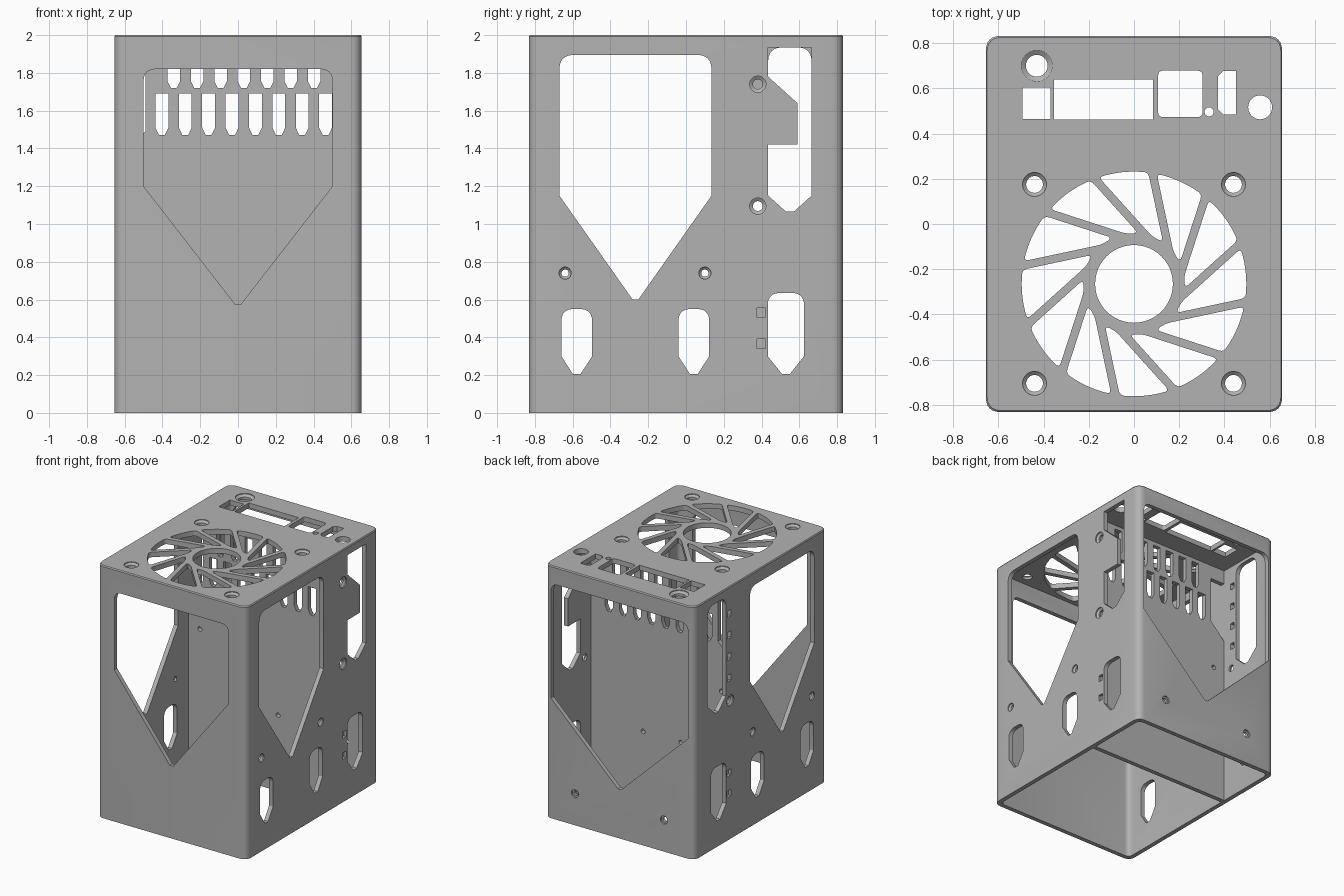
import bpy, bmesh
from math import cos, sin, acos, radians, pi
from mathutils import Vector

if "Cube" in bpy.data.objects:
    bpy.data.objects.remove(bpy.data.objects["Cube"], do_unlink=True)

W, D, H, T = 0.655, 0.832, 2.0, 0.035   # half width, half depth, height, wall

grey = bpy.data.materials.new("matte grey")
grey.use_nodes = True
grey.diffuse_color = (0.45, 0.45, 0.45, 1)
grey.node_tree.nodes["Principled BSDF"].inputs["Base Color"].default_value = grey.diffuse_color


# ---------- 2D outlines ----------
def fillet(pts, r, count=None, steps=6):
    """Round the first `count` corners (all by default)."""
    out, n = [], len(pts)
    for i, p in enumerate(pts):
        p = Vector(p)
        if count is not None and i >= count:
            out.append(p)
            continue
        a, b = Vector(pts[i - 1]) - p, Vector(pts[(i + 1) % n]) - p
        a = p + a.normalized() * min(r, a.length * 0.45)
        b = p + b.normalized() * min(r, b.length * 0.45)
        for k in range(steps + 1):
            t = k / steps
            out.append(a * (1 - t) ** 2 + p * 2 * t * (1 - t) * 0.9 + (a + b) * 0.1 * t * (1 - t) + b * t * t)
    return out


def rect(u0, u1, v0, v1):
    return [(u0, v0), (u1, v0), (u1, v1), (u0, v1)]


def house(u0, u1, top, shoulder, tip, r, flat=0.015):
    """Rectangle with rounded top corners and a pointed lower end."""
    m = (u0 + u1) / 2
    pts = [(u0, top), (u1, top), (u1, shoulder), (m + flat, tip), (m - flat, tip), (u0, shoulder)]
    return fillet(pts, r, 2) if r else pts


def circle(u, v, r, n=32):
    return [(u + r * cos(2 * pi * i / n), v + r * sin(2 * pi * i / n)) for i in range(n)]


# ---------- solids ----------
def prism(bm, pts, axis, levels):
    """Stack scaled copies of an outline along an axis; levels = (depth, scale)."""
    c = sum((Vector(p) for p in pts), Vector((0, 0))) / len(pts)
    rings = []
    for d, s in levels:
        ring = []
        for p in pts:
            u, v = c + (Vector(p) - c) * s
            ring.append(bm.verts.new({"x": (d, u, v), "y": (u, d, v), "z": (u, v, d)}[axis]))
        rings.append(ring)
    n = len(pts)
    faces = [bm.faces.new(rings[0]), bm.faces.new(rings[-1])]
    for a, b in zip(rings, rings[1:]):
        faces += [bm.faces.new((a[i], a[(i + 1) % n], b[(i + 1) % n], b[i])) for i in range(n)]
    bmesh.ops.recalc_face_normals(bm, faces=faces)


def slab(bm, pts, axis, a, b):
    prism(bm, pts, axis, [(a, 1), (b, 1)])


def make(name, bm):
    me = bpy.data.meshes.new(name)
    bm.to_mesh(me)
    bm.free()
    me.materials.append(grey)
    ob = bpy.data.objects.new(name, me)
    bpy.context.collection.objects.link(ob)
    return ob


def carve(ob, bm):
    cutter = make("cutter", bm)
    cutter.hide_render = True
    mod = ob.modifiers.new("cut", "BOOLEAN")
    mod.operation, mod.solver, mod.object = "DIFFERENCE", "EXACT", cutter
    bpy.context.view_layer.objects.active = ob
    bpy.ops.object.modifier_apply(modifier=mod.name)
    bpy.data.objects.remove(cutter, do_unlink=True)


# ---------- case shell, open at the bottom ----------
bm = bmesh.new()
outline = fillet(rect(-W, W, -D, D), 0.06)
prism(bm, outline, "z", [(0, 1), (H - 0.008, 1), (H, 0.992)])
case = make("case_shell", bm)
bm = bmesh.new()
slab(bm, fillet(rect(T - W, W - T, T - D, D - T), 0.04), "z", -0.1, H - 0.04)
carve(case, bm)

cut = bmesh.new()

# front and back windows
slab(cut, house(-0.5, 0.5, 1.82, 1.2, 0.575, 0.06), "y", -D - 0.1, -D + 0.1)
slab(cut, house(-0.6, 0.6, 1.86, 0.95, 0.39, 0.06), "y", D - 0.1, D + 0.1)

# back screw holes
for x in (-0.39, 0.39):
    prism(cut, circle(x, 0.25, 0.032), "y",
          [(D + 0.02, 1), (D - 0.012, 1), (D - 0.013, 0.62), (D - 0.1, 0.62)])

# side openings, repeated on both walls
for s in (-1, 1):
    inner, outer = s * (W - 0.1), s * (W + 0.1)
    slab(cut, house(-0.67, 0.135, 1.895, 1.15, 0.6, 0.07), "x", inner, outer)
    for y0, y1, top in ((-0.66, -0.497, 0.55), (-0.04, 0.123, 0.55), (0.433, 0.625, 0.635)):
        slab(cut, house(y0, y1, top, 0.3, 0.205, 0.06, 0.02), "x", inner, outer)
    for z in (0.365, 0.53):
        slab(cut, rect(0.375, 0.42, z - 0.025, z + 0.025), "x", s * (W - 0.02), outer)
    holes = [(-0.64, 0.74, 0.032), (0.1, 0.74, 0.032), (0.38, 1.095, 0.043)]
    if s > 0:
        holes.append((0.38, 1.74, 0.043))
    for y, z, r in holes:
        prism(cut, circle(y, z, r), "x",
              [(outer, 1), (s * (W - 0.008), 1), (s * (W - 0.02), 0.6), (inner, 0.6)])

# port openings: one with a wedge left in, one plain with tie slots
slab(cut, [(0.435, 1.78), (0.59, 1.64), (0.59, 1.42), (0.435, 1.42), (0.435, 1.15), (0.53, 1.065),
           (0.57, 1.065), (0.665, 1.15)] + fillet([(0.665, 1.935), (0.435, 1.935)], 0.05, 0),
     "x", W - 0.1, W + 0.1)
slab(cut, house(0.435, 0.665, 1.935, 1.15, 1.065, 0.07, 0.02), "x", -W - 0.1, -W + 0.1)
for k in range(4):
    z = 1.28 + 0.17 * k
    slab(cut, rect(0.375, 0.415, z - 0.025, z + 0.025), "x", -W - 0.1, -W + 0.1)

# fan grille: hub hole and twelve slanted openings
FY, R0, R1 = -0.265, 0.225, 0.497
low, high = H - 0.1, H + 0.1
slab(cut, circle(0, FY, 0.172, 48), "z", low, high)
for k in range(12):
    def edge(r, d, extra):
        return radians(12 + 30 * k + extra) + acos(d / r)
    a0, a1 = edge(R1, 0.164, 0), edge(R1, 0.2, 30)
    polar = [(R0, edge(R0, 0.2, 30)), (R0, edge(R0, 0.164, 0))]
    polar += [(R1, a0 + (a1 - a0) * i / 6) for i in range(7)]
    slab(cut, fillet([(r * cos(a), FY + r * sin(a)) for r, a in polar], 0.022, steps=3), "z", low, high)

# countersunk holes in the top
for x, y, r in [(sx * 0.44, FY + sy * 0.44, 0.053) for sx in (-1, 1) for sy in (-1, 1)] + [(-0.43, 0.7, 0.069)]:
    prism(cut, circle(x, y, r), "z", [(high, 1), (H - 0.006, 1), (H - 0.02, 0.7), (low, 0.7)])

# connector openings in the top
slab(cut, rect(-0.493, -0.37, 0.465, 0.603), "z", low, high)
slab(cut, rect(-0.353, 0.083, 0.462, 0.64), "z", low, high)
slab(cut, fillet(rect(0.107, 0.303, 0.473, 0.678), 0.02), "z", low, high)
slab(cut, [(0.395, 0.485), (0.452, 0.485), (0.452, 0.677), (0.395, 0.677), (0.372, 0.655), (0.372, 0.507)],
     "z", low, high)
slab(cut, circle(0.332, 0.496, 0.02), "z", low, high)
slab(cut, circle(0.558, 0.516, 0.053), "z", low, high)
carve(case, cut)

# ---------- inner divider with vents ----------
bm = bmesh.new()
slab(bm, rect(-W + T - 0.005, W - T + 0.005, 0, H - 0.035), "y", 0.265, 0.3)
divider = make("inner_divider", bm)
cut = bmesh.new()
for k in range(8):
    x = -0.403 + 0.1238 * k
    slab(cut, house(x - 0.034, x + 0.034, 1.69, 1.51, 1.47, 0), "y", 0.2, 0.4)
    if k < 7:
        x += 0.063
        slab(cut, house(x - 0.033, x + 0.033, 1.93, 1.755, 1.72, 0), "y", 0.2, 0.4)
slab(cut, [(-0.618, 1.85), (-0.49, 1.85), (-0.49, 1.49), (-0.618, 1.36)], "y", 0.2, 0.4)
for x, z in ((-0.165, 0.6), (0.165, 0.6), (-0.52, 1.1)):
    slab(cut, circle(x, z, 0.018, 20), "y", 0.2, 0.4)
carve(divider, cut)

# ---------- shading ----------
for ob in (case, divider):
    bpy.ops.object.select_all(action="DESELECT")
    ob.select_set(True)
    bpy.context.view_layer.objects.active = ob
    bpy.ops.object.shade_smooth_by_angle(angle=radians(30))
